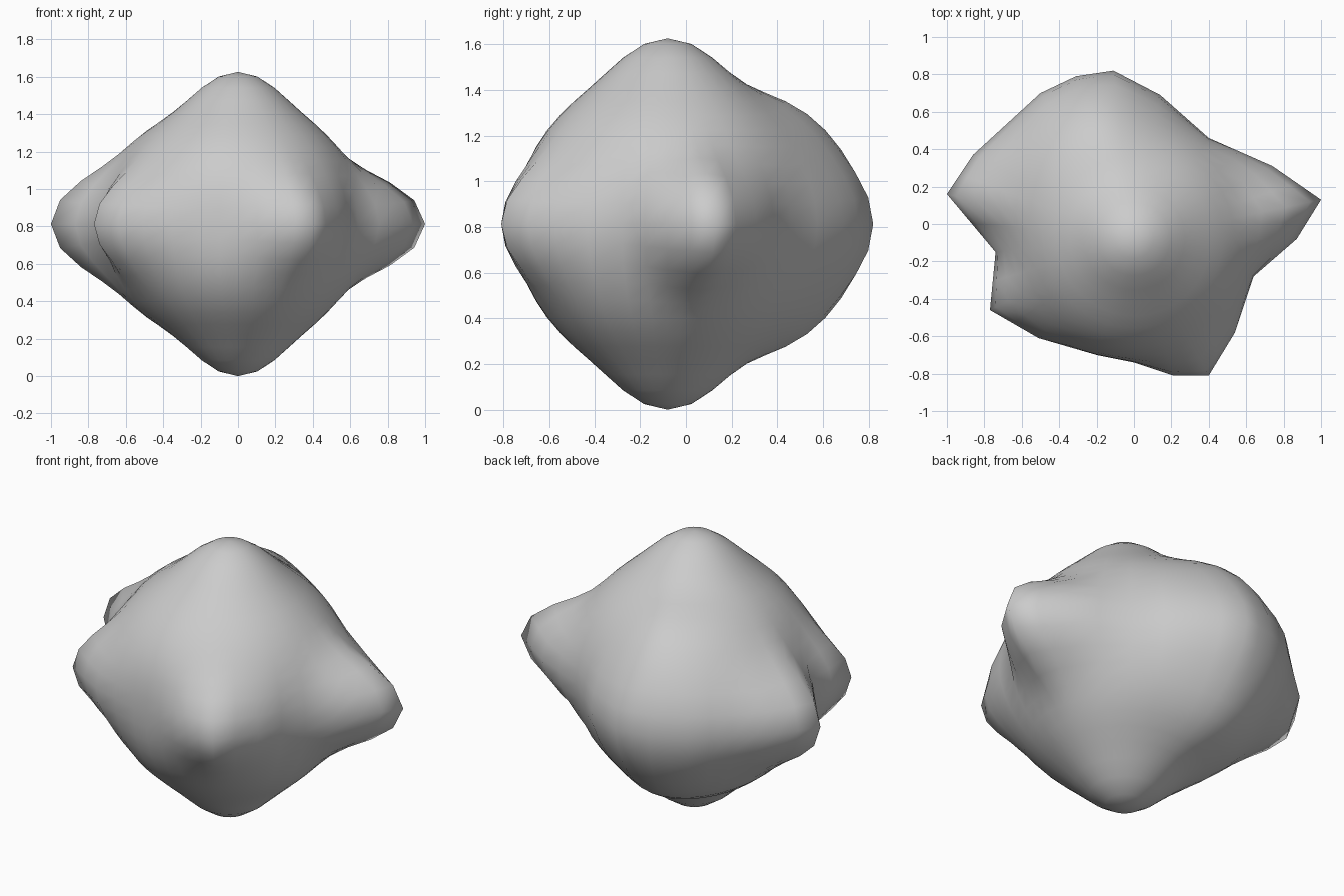
import bpy, bmesh
from math import exp, sin, cos, atan2, hypot, radians, degrees

if "Cube" in bpy.data.objects:
    bpy.data.objects.remove(bpy.data.objects["Cube"])

CY, CZ, BODY = -0.08, 0.813, 0.67   # centre and base radius

# Lobed outline at mid height, seen from the top, counter-clockwise
outline = [(1, .13), (.74, .31), (.4, .46), (.14, .69), (-.11, .82), (-.31, .79),
           (-.5, .7), (-.68, .535), (-.86, .37), (-1, .16), (-.74, -.15),
           (-.77, -.46), (-.51, -.61), (-.2, -.7), (0, -.74), (.21, -.81),
           (.4, -.81), (.54, -.58), (.64, -.28), (.87, -.08)]

# Add a midpoint on each outline edge, convert to angle and radius
spokes = []
for i, (x, y) in enumerate(outline):
    nx, ny = outline[(i + 1) % len(outline)]
    for px, py in ((x, y), ((x + nx) / 2, (y + ny) / 2)):
        spokes.append((atan2(py - CY, px), hypot(px, py - CY)))


def radius(angle, rim, e):
    """Lobes at the rim and poles fade into a round body, bulging at the back."""
    d = (degrees(angle) % 360) - 112
    d = d - 360 if d > 180 else d
    bulge = 0.18 * exp(-(d / (55 if d > 0 else 28)) ** 2)
    mid = BODY + bulge
    r = BODY + bulge * exp(-(e / 50) ** 4)
    r += (rim - mid) * exp(-(e / 19) ** 2)
    return r + (CZ - BODY) * exp(-((90 - e) / 20.5) ** 2)


# Rings from bottom to top
bm = bmesh.new()
rings = []
for k in range(-11, 12):
    e = k * 7.5
    ring = []
    for a, rim in spokes:
        r = rim if k == 0 else radius(a, rim, abs(e))
        h = r * cos(radians(e))
        ring.append(bm.verts.new((h * cos(a), CY + h * sin(a), CZ + r * sin(radians(e)))))
    rings.append(ring)

n = len(spokes)
bottom = bm.verts.new((0, CY, 0))
top = bm.verts.new((0, CY, 2 * CZ))
for i in range(n):
    j = (i + 1) % n
    for lo, hi in zip(rings, rings[1:]):
        bm.faces.new((lo[i], lo[j], hi[j], hi[i]))
    bm.faces.new((bottom, rings[0][j], rings[0][i]))
    bm.faces.new((top, rings[-1][i], rings[-1][j]))
bmesh.ops.recalc_face_normals(bm, faces=bm.faces)
for f in bm.faces:
    f.smooth = True

mesh = bpy.data.meshes.new("lobed_rock")
bm.to_mesh(mesh)
bm.free()
bpy.context.collection.objects.link(bpy.data.objects.new("lobed_rock", mesh))
